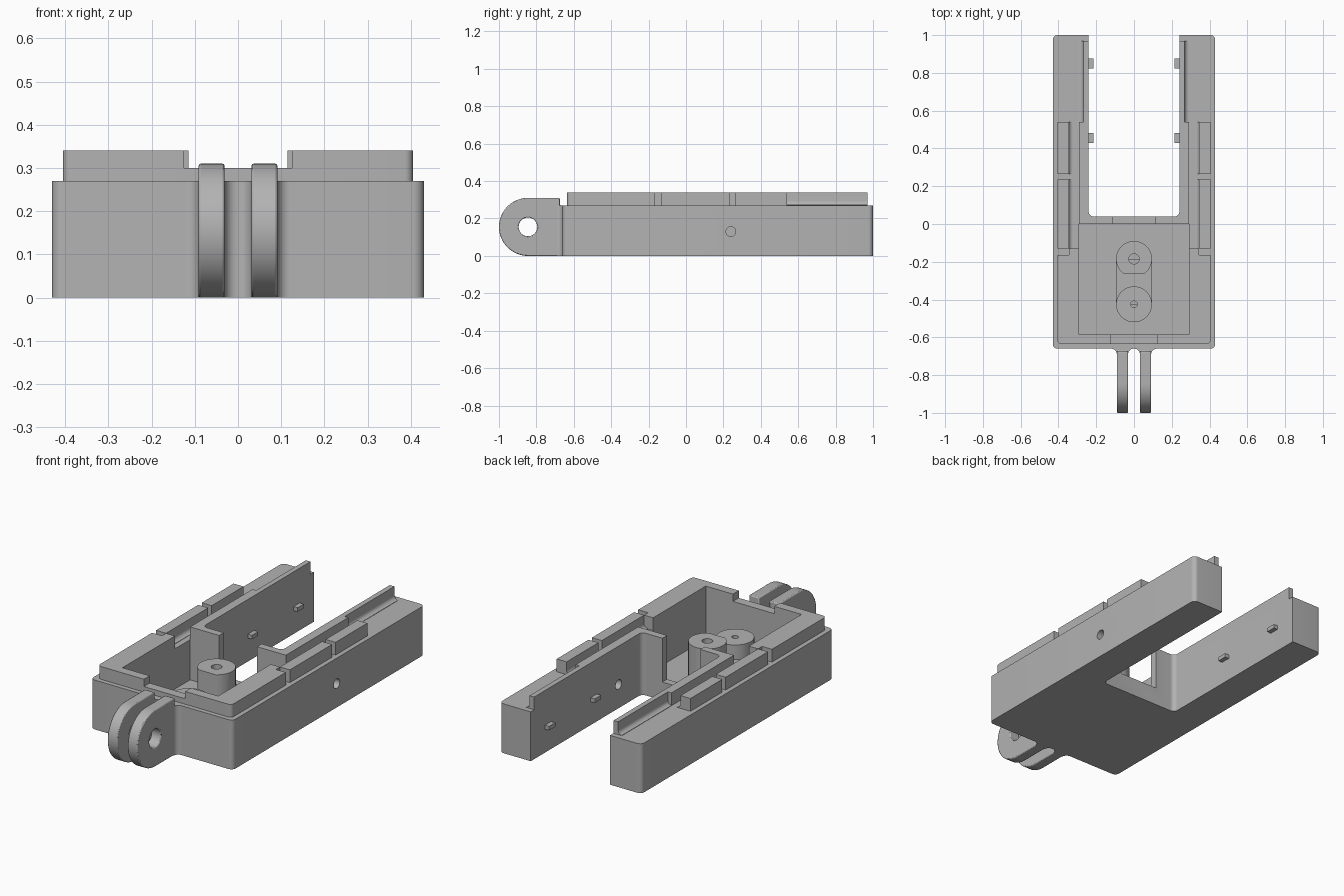
import bpy, bmesh, math
from mathutils import Vector

cube = bpy.data.objects.get("Cube")
if cube:
    bpy.data.objects.remove(cube)

GREY = (0.45, 0.45, 0.45, 1)
mat = bpy.data.materials.new("plain grey")
mat.use_nodes = True
mat.diffuse_color = GREY
mat.node_tree.nodes["Principled BSDF"].inputs["Base Color"].default_value = GREY


def outline(corners, steps=8):
    """Turn (u, v[, radius]) right-angle corners into a rounded outline."""
    pts = []
    for i, c in enumerate(corners):
        p = Vector(c[:2])
        if len(c) < 3:
            pts.append(p)
            continue
        a = (Vector(corners[i - 1][:2]) - p).normalized()
        b = (Vector(corners[(i + 1) % len(corners)][:2]) - p).normalized()
        centre = p + c[2] * (a + b)
        for k in range(steps + 1):
            t = math.pi / 2 * k / steps
            pts.append(centre - c[2] * (b * math.cos(t) + a * math.sin(t)))
    return pts


def rect(u0, u1, v0, v1):
    return [(u0, v0), (u1, v0), (u1, v1), (u0, v1)]


def circle(u, v, r, n=40):
    return [(u + r * math.cos(math.tau * k / n), v + r * math.sin(math.tau * k / n)) for k in range(n)]


def prism(name, corners, lo, hi, axis="z", side=1):
    """Extrude an outline along an axis; side=-1 mirrors it in x."""
    place = {"x": lambda u, v, w: (w, u, v),
             "y": lambda u, v, w: (u, w, v),
             "z": lambda u, v, w: (u, v, w)}[axis]
    pts = outline(corners)
    bm = bmesh.new()
    rings = []
    for w in (lo, hi):
        ring = []
        for u, v in pts:
            x, y, z = place(u, v, w)
            ring.append(bm.verts.new((x * side, y, z)))
        rings.append(ring)
        bm.faces.new(ring)
    for i in range(len(pts)):
        j = (i + 1) % len(pts)
        bm.faces.new((rings[0][i], rings[0][j], rings[1][j], rings[1][i]))
    bmesh.ops.recalc_face_normals(bm, faces=bm.faces[:])
    mesh = bpy.data.meshes.new(name)
    bm.to_mesh(mesh)
    bm.free()
    mesh.materials.append(mat)
    ob = bpy.data.objects.new(name, mesh)
    bpy.context.collection.objects.link(ob)
    return ob


def cut(ob, *cutters):
    bpy.context.view_layer.objects.active = ob
    for c in cutters:
        m = ob.modifiers.new("cut", "BOOLEAN")
        m.operation = "DIFFERENCE"
        m.solver = "EXACT"
        m.object = c
        bpy.ops.object.modifier_apply(modifier=m.name)
        bpy.data.objects.remove(c)


FLOOR, TOP, RIM = 0.05, 0.27, 0.34
parts = []

# U-shaped body with pocket, cable notch and one side hole
half = [(0.43, -0.66, 0.025), (0.43, 1.0, 0.025), (0.24, 1.0), (0.24, 0.04, 0.025)]
body = prism("body", half + [(-c[0], *c[1:]) for c in reversed(half)], 0, TOP)
cut(body,
    prism("pocket_cutter", rect(-0.29, 0.29, -0.585, 0), FLOOR, 0.5),
    prism("notch_cutter", rect(-0.115, 0.115, -0.02, 0.1), 0.1, 0.5),
    prism("hole_cutter", circle(0.24, 0.13, 0.026), 0.1, 0.6, "x"))
parts.append(body)

# Low centre of the front rim
parts.append(prism("front_rim", rect(-0.125, 0.125, -0.635, -0.585), TOP, 0.30))

for side, word in ((1, "left"), (-1, "right")):
    # Rim around the pocket
    parts.append(prism(word + "_pocket_rim", [
        (0.125, -0.635), (0.405, -0.635, 0.02), (0.405, -0.165), (0.345, -0.165),
        (0.345, -0.13), (0.29, -0.13), (0.29, -0.585), (0.125, -0.585)], TOP, RIM, "z", side))
    # Inner rim: rear wall stub, then along the arm
    parts.append(prism(word + "_inner_rim", [
        (0.115, 0), (0.29, 0), (0.29, 0.54), (0.24, 0.54), (0.24, 0.04, 0.025), (0.115, 0.04)],
        TOP, RIM, "z", side))
    # Rear inner rim with a coved foot
    parts.append(prism(word + "_rear_rim", [
        (0.24, TOP), (0.24, RIM), (0.268, RIM), (0.268, TOP + 0.002, 0.022), (0.291, TOP + 0.002),
        (0.291, TOP)], 0.54, 0.97, "y", side))
    # Outer rim blocks with a coved inner side
    for i, (y0, y1) in enumerate(((-0.13, 0.235), (0.265, 0.54))):
        parts.append(prism(f"{word}_outer_block_{i + 1}", [
            (0.405, TOP), (0.405, RIM), (0.345, RIM), (0.345, TOP + 0.002, 0.022),
            (0.322, TOP + 0.002), (0.322, TOP)], y0, y1, "y", side))
    # Small pegs in the slot
    for i, y in enumerate((0.455, 0.85)):
        parts.append(prism(f"{word}_peg_{i + 1}", rect(y - 0.027, y + 0.027, 0.128, 0.15),
                           0.215, 0.25, "x", side))
    # Hinge finger with a round end
    R, CY = 0.155, -0.845
    arc = [(CY - R * math.sin(math.pi * k / 32), R - R * math.cos(math.pi * k / 32)) for k in range(33)]
    finger = prism(word + "_finger", arc + [(-0.675, 2 * R), (-0.675, TOP), (-0.65, TOP), (-0.65, 0)],
                   0.031, 0.091, "x", side)
    cut(finger, prism("pin_cutter", circle(CY, R, 0.05), -0.2, 0.2, "x"))
    bev = finger.modifiers.new("edge", "BEVEL")
    bev.width, bev.segments, bev.limit_method = 0.005, 2, "ANGLE"
    parts.append(finger)

# Filleted finger roots
root = [(0.121, -0.65), (0.121, -0.66), (0.091, -0.66, 0.029), (0.091, -0.69),
        (0.031, -0.69), (0.031, -0.66, 0.029)]
parts.append(prism("finger_root", root + [(-c[0], *c[1:]) for c in reversed(root)], 0, TOP))

# Screw bosses and the web between them
tall = prism("tall_boss", circle(0, -0.185, 0.095), FLOOR - 0.01, TOP)
cut(tall, prism("flat_cutter", rect(-0.2, 0.2, -0.4, -0.265), 0, 0.5),
    prism("screw_cutter", circle(0, -0.185, 0.027), 0.1, 0.5))
short = prism("short_boss", circle(0, -0.425, 0.095), FLOOR - 0.01, 0.20)
cut(short, prism("screw_cutter", circle(0, -0.425, 0.017), 0.1, 0.5))
web = prism("boss_web", rect(-0.094, 0.094, -0.425, -0.185), FLOOR - 0.01, 0.12)
parts += [tall, short, web]

# Smooth the curved walls, keep edges sharp
bpy.ops.object.select_all(action="DESELECT")
for ob in parts:
    ob.select_set(True)
bpy.context.view_layer.objects.active = body
bpy.ops.object.shade_smooth_by_angle(angle=math.radians(30))
